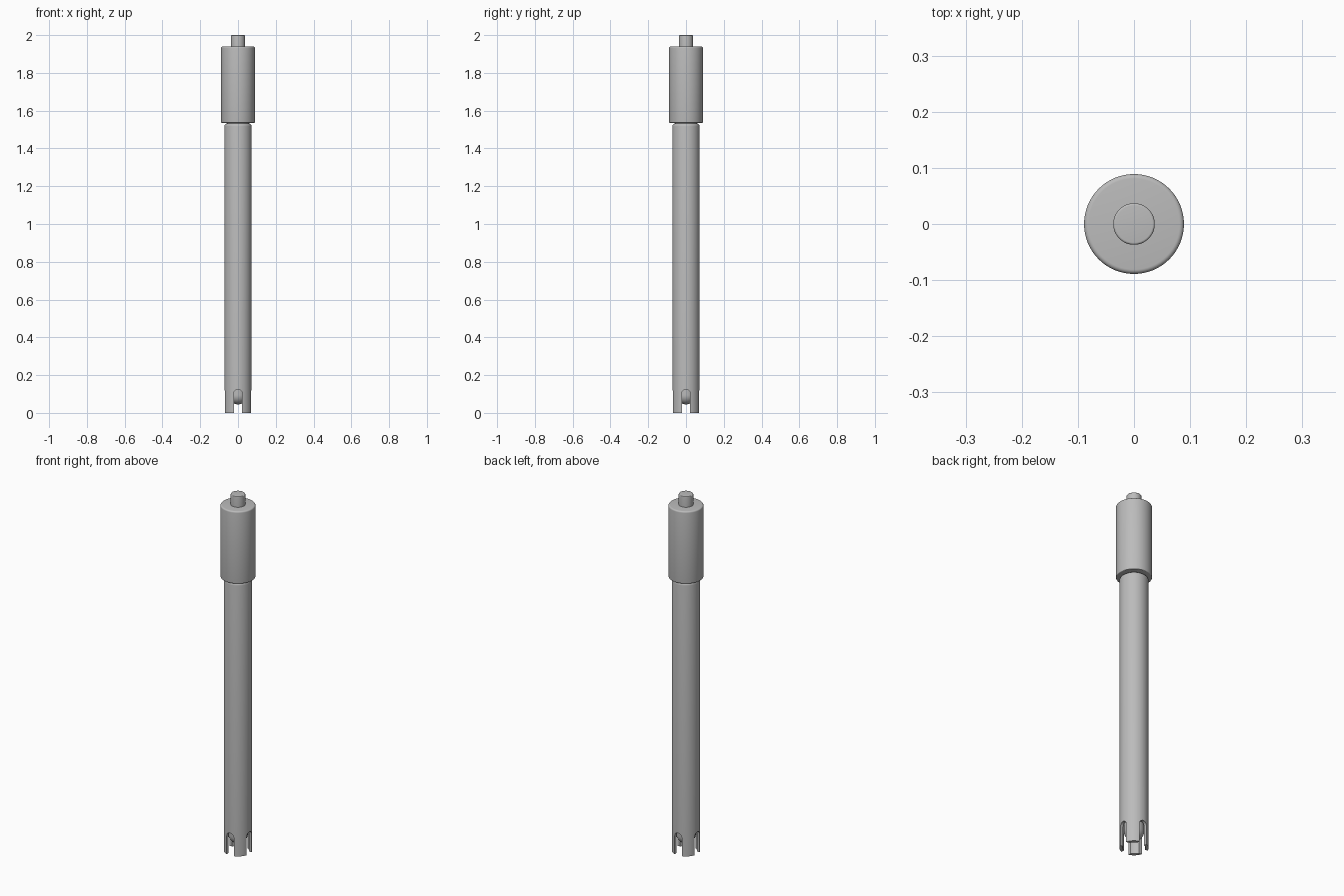
import bpy, bmesh, math
from mathutils import Matrix, Vector

if "Cube" in bpy.data.objects:
    bpy.data.objects.remove(bpy.data.objects["Cube"], do_unlink=True)

grey = bpy.data.materials.new("plain grey")
grey.use_nodes = True
colour = (0.5, 0.5, 0.5, 1)
grey.diffuse_color = colour
grey.node_tree.nodes["Principled BSDF"].inputs["Base Color"].default_value = colour


def add_object(name, bm):
    mesh = bpy.data.meshes.new(name)
    bmesh.ops.recalc_face_normals(bm, faces=bm.faces[:])
    bm.to_mesh(mesh)
    bm.free()
    mesh.materials.append(grey)
    ob = bpy.data.objects.new(name, mesh)
    bpy.context.collection.objects.link(ob)
    return ob


def lathe(name, profile, closed=False, steps=64):
    """Spin (radius, height) points about z."""
    bm = bmesh.new()
    verts = [bm.verts.new((r, 0, z)) for r, z in profile]
    pairs = list(zip(verts, verts[1:]))
    if closed:
        pairs.append((verts[-1], verts[0]))
    edges = [bm.edges.new(p) for p in pairs]
    bmesh.ops.spin(bm, geom=verts + edges, axis=(0, 0, 1), cent=(0, 0, 0),
                   angle=2 * math.pi, steps=steps)
    bmesh.ops.remove_doubles(bm, verts=bm.verts[:], dist=1e-5)
    return add_object(name, bm)


def round_corner(r, z, size, start, count=5):
    """Quarter-round points about a centre, turning a quarter anticlockwise."""
    return [(r + size * math.cos(start + i * math.pi / 2 / count),
             z + size * math.sin(start + i * math.pi / 2 / count))
            for i in range(count + 1)]


def smooth(ob):
    bpy.ops.object.select_all(action='DESELECT')
    ob.select_set(True)
    bpy.context.view_layer.objects.active = ob
    bpy.ops.object.shade_smooth_by_angle(angle=math.radians(35))


# Long shaft, hollow at the lower end, with a rounded shoulder and neck
shaft = lathe("shaft", [(0, 0.2), (0.056, 0.2), (0.056, 0), (0.072, 0)]
              + round_corner(0.057, 1.517, 0.015, 0) + [(0.057, 1.56), (0, 1.56)])

# Arched slots through the four sides of the guard
half, top = 0.022, 0.125
arch = [(half * math.cos(i * math.pi / 12), top - half + half * math.sin(i * math.pi / 12))
        for i in range(13)]
for k in range(4):
    bm = bmesh.new()
    outline = [(half, -0.05)] + arch + [(-half, -0.05)]
    face = bm.faces.new([bm.verts.new((x, -0.04, z)) for x, z in outline])
    out = bmesh.ops.extrude_face_region(bm, geom=[face])
    moved = [v for v in out["geom"] if isinstance(v, bmesh.types.BMVert)]
    bmesh.ops.translate(bm, verts=moved, vec=Vector((0, -0.08, 0)))
    bm.transform(Matrix.Rotation(k * math.pi / 2, 4, 'Z'))
    cutter = add_object("slot_cutter", bm)
    cutter.hide_render = True
    mod = shaft.modifiers.new("slot", 'BOOLEAN')
    mod.operation, mod.solver, mod.object = 'DIFFERENCE', 'EXACT', cutter
    bpy.context.view_layer.objects.active = shaft
    bpy.ops.object.modifier_apply(modifier=mod.name)
    bpy.data.objects.remove(cutter, do_unlink=True)

# Round-ended sensor bulb inside the guard
bulb_r = 0.05
dome = [(bulb_r * math.sin(i * math.pi / 24), 0.045 + bulb_r * (1 - math.cos(i * math.pi / 24)))
        for i in range(13)]
bulb = lathe("sensor_bulb", dome + [(bulb_r, 0.2)])

# Thick cap with softened rims
cap = lathe("cap", [(0, 1.535), (0.085, 1.535)] + round_corner(0.085, 1.539, 0.004, -math.pi / 2)
            + round_corner(0.081, 1.932, 0.008, 0) + [(0, 1.94)])

# Connector stub on top
stub = lathe("connector_stub", [(0.037, 1.93)] + round_corner(0.033, 1.996, 0.004, 0) + [(0, 2.0)])

for part in (shaft, bulb, cap, stub):
    smooth(part)
